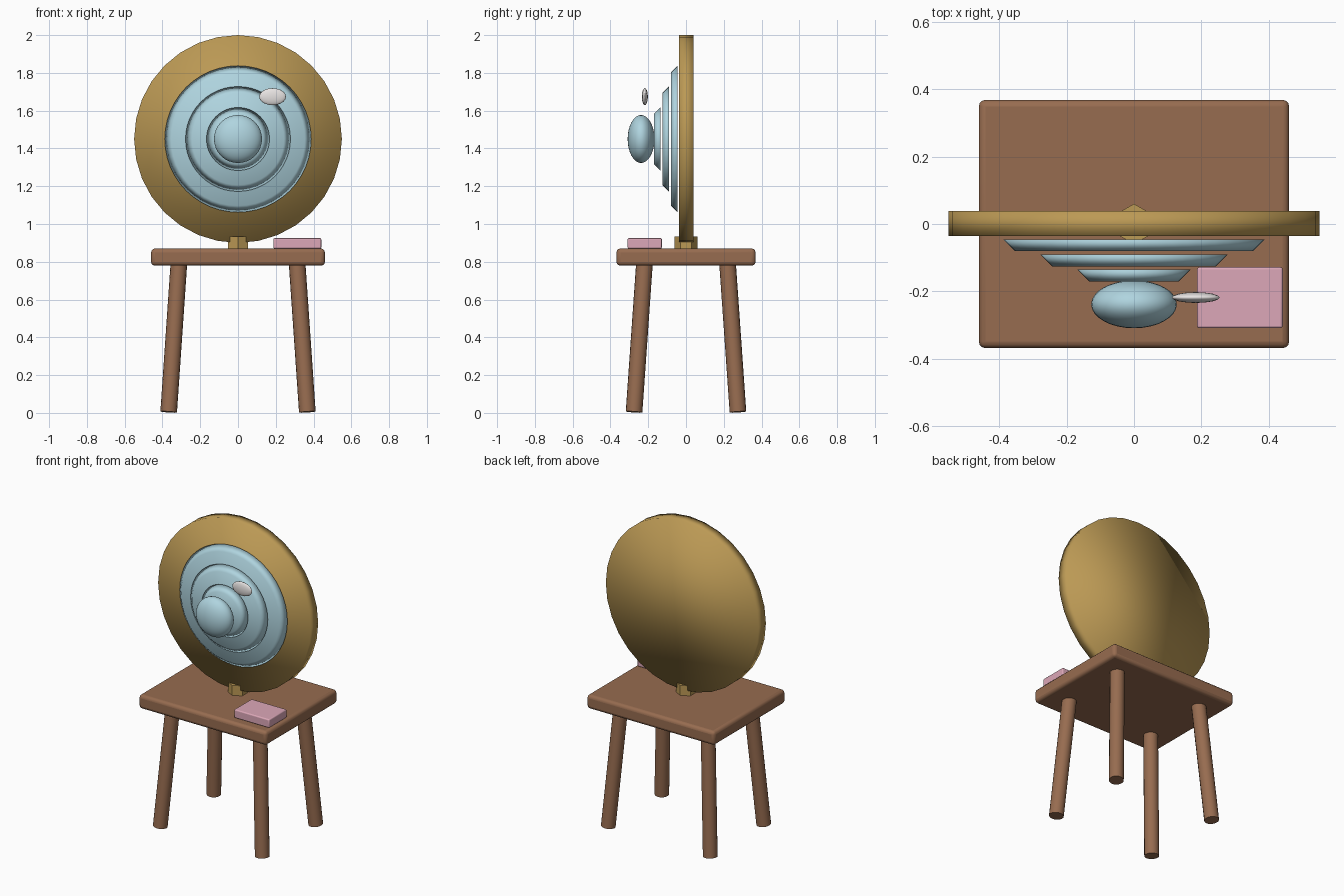
import bpy
from math import radians
from mathutils import Vector

default = bpy.data.objects.get("Cube")
if default:
    bpy.data.objects.remove(default, do_unlink=True)


def material(name, rgb):
    m = bpy.data.materials.new(name)
    m.use_nodes = True
    m.diffuse_color = (*rgb, 1)
    m.node_tree.nodes["Principled BSDF"].inputs["Base Color"].default_value = (*rgb, 1)
    return m


wood = material("brown wood", (0.31, 0.15, 0.08))
gold = material("old gold", (0.50, 0.32, 0.09))
blue = material("pale blue", (0.43, 0.66, 0.74))
pink = material("soft pink", (0.72, 0.39, 0.48))
white = material("off white", (0.80, 0.77, 0.76))


def finish(name, mat, angle=None):
    """Name and colour the active object; smooth it fully or by angle."""
    ob = bpy.context.object
    ob.name = name
    ob.data.materials.append(mat)
    if angle is None:
        bpy.ops.object.shade_smooth()
    else:
        bpy.ops.object.shade_smooth_by_angle(angle=radians(angle))
    return ob


def box(name, mat, low, high, bevel):
    low, high = Vector(low), Vector(high)
    bpy.ops.mesh.primitive_cube_add(size=1, location=(low + high) / 2)
    bpy.context.object.scale = high - low
    bpy.ops.object.transform_apply(location=False, rotation=False, scale=True)
    ob = finish(name, mat, 40)
    mod = ob.modifiers.new("rounded edges", "BEVEL")
    mod.width = bevel
    mod.segments = 3
    return ob


def disc(name, mat, back_y, front_y, r_back, r_front, sides):
    """Round plate facing the front, centred on the dish axis."""
    bpy.ops.mesh.primitive_cone_add(
        vertices=sides, radius1=r_back, radius2=r_front, depth=back_y - front_y,
        location=(0, (back_y + front_y) / 2, AXIS_Z), rotation=(radians(90), 0, 0))
    return finish(name, mat)


def ellipsoid(name, mat, centre, radii, segments, rings):
    bpy.ops.mesh.primitive_uv_sphere_add(segments=segments, ring_count=rings, location=centre)
    bpy.context.object.scale = radii
    return finish(name, mat)


AXIS_Z = 1.45

# Stool: seat and four splayed legs
box("stool_seat", wood, (-0.46, -0.368, 0.78), (0.46, 0.368, 0.87), 0.02)
for sx, side in ((1, "left"), (-1, "right")):
    for sy, end in ((1, "back"), (-1, "front")):
        foot = Vector((sx * 0.367, sy * 0.275, 0.005))
        top = Vector((sx * 0.311, sy * 0.218, 0.82))
        bpy.ops.mesh.primitive_cylinder_add(
            vertices=16, radius=0.044, depth=(top - foot).length, location=(top + foot) / 2)
        bpy.context.object.rotation_euler = (top - foot).to_track_quat("Z", "Y").to_euler()
        finish(f"{end}_{side}_leg", wood, 40)

# Small six-sided foot under the dish
bpy.ops.mesh.primitive_cylinder_add(vertices=6, radius=0.06, depth=0.066, location=(0, 0, 0.902))
finish("dish_foot", gold, 30)

# Dish with stepped tiers on its front
disc("dish", gold, 0.039, -0.036, 0.55, 0.55, 32)
for i, radius in enumerate((0.50, 0.388, 0.278, 0.167)):
    back = -0.045 * i - (0.0005 if i else 0)
    disc(f"tier_{i + 1}", blue, back, back - 0.035, radius, radius - 0.035, 48)

# Centre knob and floating pebble
ellipsoid("centre_knob", blue, (0, -0.238, AXIS_Z), (0.127, 0.071, 0.127), 32, 16)
ellipsoid("pebble", white, (0.183, -0.218, 1.674), (0.071, 0.016, 0.045), 16, 10)

# Small pad lying on the seat
box("pad", pink, (0.187, -0.309, 0.87), (0.441, -0.128, 0.925), 0.007)
